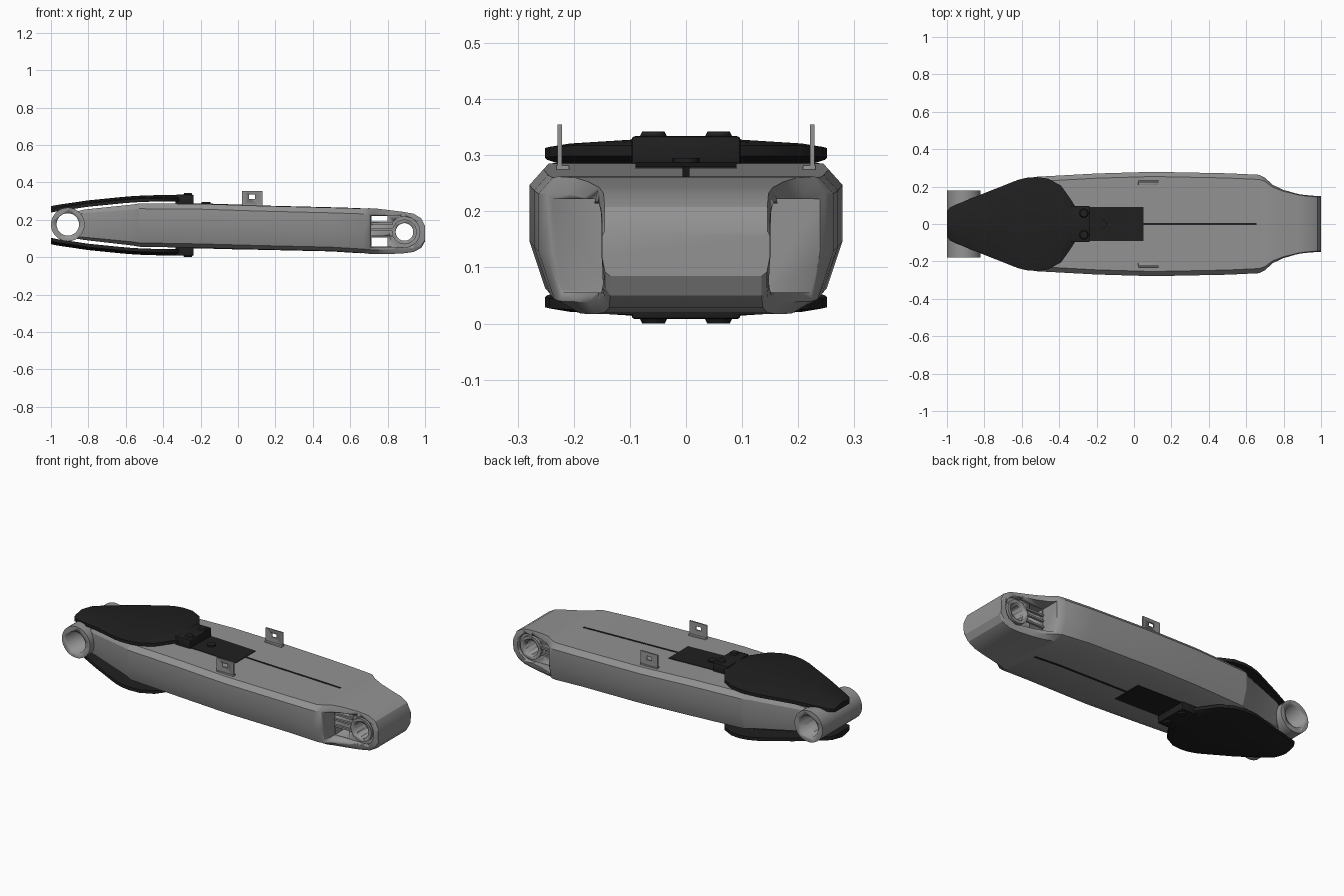
import bpy, bmesh, math
from mathutils import Matrix, Vector

if "Cube" in bpy.data.objects:
    bpy.data.objects.remove(bpy.data.objects["Cube"])


def material(name, c):
    m = bpy.data.materials.new(name)
    m.diffuse_color = (c[0], c[1], c[2], 1)
    m.use_nodes = True
    m.node_tree.nodes["Principled BSDF"].inputs["Base Color"].default_value = m.diffuse_color
    return m


GREY = material("cast_grey", (0.29, 0.29, 0.29))
DARK = material("matte_black", (0.014, 0.014, 0.014))
FLIP = 0.342  # top parts are mirrored to the underside with z -> FLIP - z


def finish(bm, name, mat, angle=30):
    bmesh.ops.recalc_face_normals(bm, faces=bm.faces)
    me = bpy.data.meshes.new(name)
    bm.to_mesh(me)
    bm.free()
    ob = bpy.data.objects.new(name, me)
    bpy.context.collection.objects.link(ob)
    me.materials.append(mat)
    bpy.ops.object.select_all(action='DESELECT')
    ob.select_set(True)
    bpy.context.view_layer.objects.active = ob
    bpy.ops.object.shade_smooth_by_angle(angle=math.radians(angle))
    return ob


def loft(name, rings, mat, flip=False, angle=30):
    bm = bmesh.new()
    vs = [[bm.verts.new((x, y, FLIP - z if flip else z)) for x, y, z in r] for r in rings]
    n = len(vs[0])
    for a, b in zip(vs, vs[1:]):
        for i in range(n):
            bm.faces.new((a[i], a[(i + 1) % n], b[(i + 1) % n], b[i]))
    bm.faces.new(vs[0])
    bm.faces.new(vs[-1])
    return finish(bm, name, mat, angle)


def box(name, x, y, z, mat, flip=False, bevel=0):
    if flip:
        z = (FLIP - z[1], FLIP - z[0])
    bm = bmesh.new()
    bmesh.ops.create_cube(bm, size=1)
    for v in bm.verts:
        v.co = Vector([r[0] + (c + 0.5) * (r[1] - r[0]) for c, r in zip(v.co, (x, y, z))])
    if bevel:
        bmesh.ops.bevel(bm, geom=bm.edges[:], offset=bevel, segments=2, affect='EDGES', profile=0.5)
    return finish(bm, name, mat)


def cyl(name, loc, r, depth, axis, mat, r2=None, seg=40):
    bm = bmesh.new()
    rot = Matrix.Rotation(math.pi / 2, 4, 'X') if axis == 'Y' else Matrix()
    bmesh.ops.create_cone(bm, cap_ends=True, segments=seg, radius1=r, radius2=r if r2 is None else r2,
                          depth=depth, matrix=Matrix.Translation(loc) @ rot)
    return finish(bm, name, mat)


def cut(ob, *cutters):
    for c in cutters:
        m = ob.modifiers.new("cut", 'BOOLEAN')
        m.operation, m.solver, m.object = 'DIFFERENCE', 'EXACT', c
        bpy.context.view_layer.objects.active = ob
        bpy.ops.object.modifier_apply(modifier=m.name)


def drop(*obs):
    for o in obs:
        bpy.data.objects.remove(o)


# Main arm body: x, half width, top, bottom, chamfer scale
S = [(-0.90, 0.12, 0.235, 0.105, .3), (-0.82, 0.145, 0.255, 0.092, .4), (-0.56, 0.232, 0.282, 0.062, .8),
     (-0.53, 0.252, 0.287, 0.056, 1), (-0.2, 0.27, 0.285, 0.05, 1), (0.1, 0.279, 0.275, 0.042, 1),
     (0.5, 0.271, 0.265, 0.033, 1), (0.67, 0.263, 0.26, 0.022, 1), (0.70, 0.248, 0.262, 0.018, .8),
     (0.74, 0.21, 0.26, 0.017, .5), (0.80, 0.182, 0.253, 0.017, .3), (0.88, 0.16, 0.243, 0.02, .2),
     (0.94, 0.152, 0.232, 0.028, .2), (0.98, 0.15, 0.208, 0.05, .2), (1.0, 0.15, 0.165, 0.085, .2)]


def section(x, w, t, b, k):
    h = t - b
    half = [(w - .025 * k, t), (w, t - .12 * h), (w, b + .45 * h), (w - .028 * k, b + .09 * h), (w - .075 * k, b)]
    return [(x, y, z) for y, z in half] + [(x, -y, z) for y, z in reversed(half)]


body = loft("arm_body", [section(*s) for s in S], GREY, angle=25)


def surface(x, i):
    for a, b in zip(S, S[1:]):
        if a[0] <= x <= b[0]:
            f = (x - a[0]) / (b[0] - a[0])
            return a[i] + f * (b[i] - a[i])


# Pivot holes, side pockets and windows through the fork end
PX, PZ = 0.89, 0.135
bore = cyl("bore_cutter", (-0.91, 0, 0.175), 0.06, 1, 'Y', GREY)
pin = cyl("pin_cutter", (PX, 0, PZ), 0.047, 1, 'Y', GREY)
cutters = [bore, pin]
for s in (-1, 1):
    ys = sorted((s * 0.13, s * 0.4))
    cutters.append(box("pocket_cutter", (0.71, 0.87), ys, (0.055, 0.222), GREY))
    cutters.append(cyl("pocket_round_cutter", (PX, s * 0.265, PZ), 0.082, 0.27, 'Y', GREY))
for z in ((0.058, 0.105), (0.19, 0.22)):
    cutters.append(box("window_cutter", (0.715, 0.80), (-0.5, 0.5), z, GREY))
cut(body, *cutters)

# Pivot bushings
tube = cyl("left_pivot_tube", (-0.91, 0, 0.175), 0.09, 0.36, 'Y', GREY)
cut(tube, bore)
boss = cyl("right_pivot_boss", (PX, 0, PZ), 0.066, 0.296, 'Y', GREY)
cut(boss, pin)
drop(*cutters)

# Ribs in the fork pocket
for s in (-1, 1):
    for z in (0.112, 0.148, 0.18):
        box("pocket_rib", (0.715, 0.83), sorted((s * 0.12, s * 0.142)), (z - .005, z + .005), GREY)

# Cable tabs with square holes
for s in (-1, 1):
    tab = box("cable_tab", (0.022, 0.132), (s * 0.225 - .004, s * 0.225 + .004), (0.265, 0.355), GREY)
    hole = box("tab_cutter", (0.06, 0.092), (s * 0.225 - .1, s * 0.225 + .1), (0.312, 0.334), GREY)
    cut(tab, hole)
    drop(hole)
    box("tab_foot", (0.022, 0.132), sorted((s * 0.208, s * 0.232)), (0.265, 0.283), GREY, bevel=.003)

# Guard pads, clamp blocks, bolts, plates and cable strips, above and below
PAD = [(-1.0, .065, .272), (-.985, .088, .276), (-.95, .105, .282), (-.8, .165, .304), (-.62, .236, .322),
       (-.57, .248, .326), (-.52, .251, .329), (-.46, .243, .331), (-.39, .205, .333), (-.34, .135, .333),
       (-.315, .095, .333)]
for flip in (False, True):
    side = "lower" if flip else "upper"
    rings = []
    for x, w, t in PAD:
        up = [(-w, t - .016), (-.85 * w, t - .010), (-.3 * w, t - .003), (0, t),
              (.3 * w, t - .003), (.85 * w, t - .010), (w, t - .016)]
        rings.append([(x, y, z) for y, z in up] + [(x, w, t - .034), (x, -w, t - .034)])
    loft(side + "_guard_pad", rings, DARK, flip)
    box(side + "_clamp_block", (-.335, -.237), (-.097, .097), (.276, .334), DARK, flip, bevel=.006)
    for s in (-1, 1):
        z, r = (.336, (.026, .02)) if not flip else (FLIP - .336, (.02, .026))
        cyl(side + "_bolt", (-.268, s * .058, z), r[0], .012, 'Z', DARK, r2=r[1], seg=20)

    def strip(name, xs, w, lift):
        rr = []
        for x in xs:
            z = FLIP - surface(x, 3) if flip else surface(x, 2)
            rr.append([(x, -w, z - .012), (x, w, z - .012), (x, w, z + lift), (x, -w, z + lift)])
        loft(side + name, rr, DARK, flip)

    strip("_cover_plate", (-.25, -.2, .05), .09, .003)
    strip("_cable_strip", (.04, .1, .5, .655), .006, .002)
    zc = FLIP - .291 if flip else .291
    cyl(side + "_plate_screw", (-.17, 0, zc), .024, .008, 'Z', DARK, seg=20)
